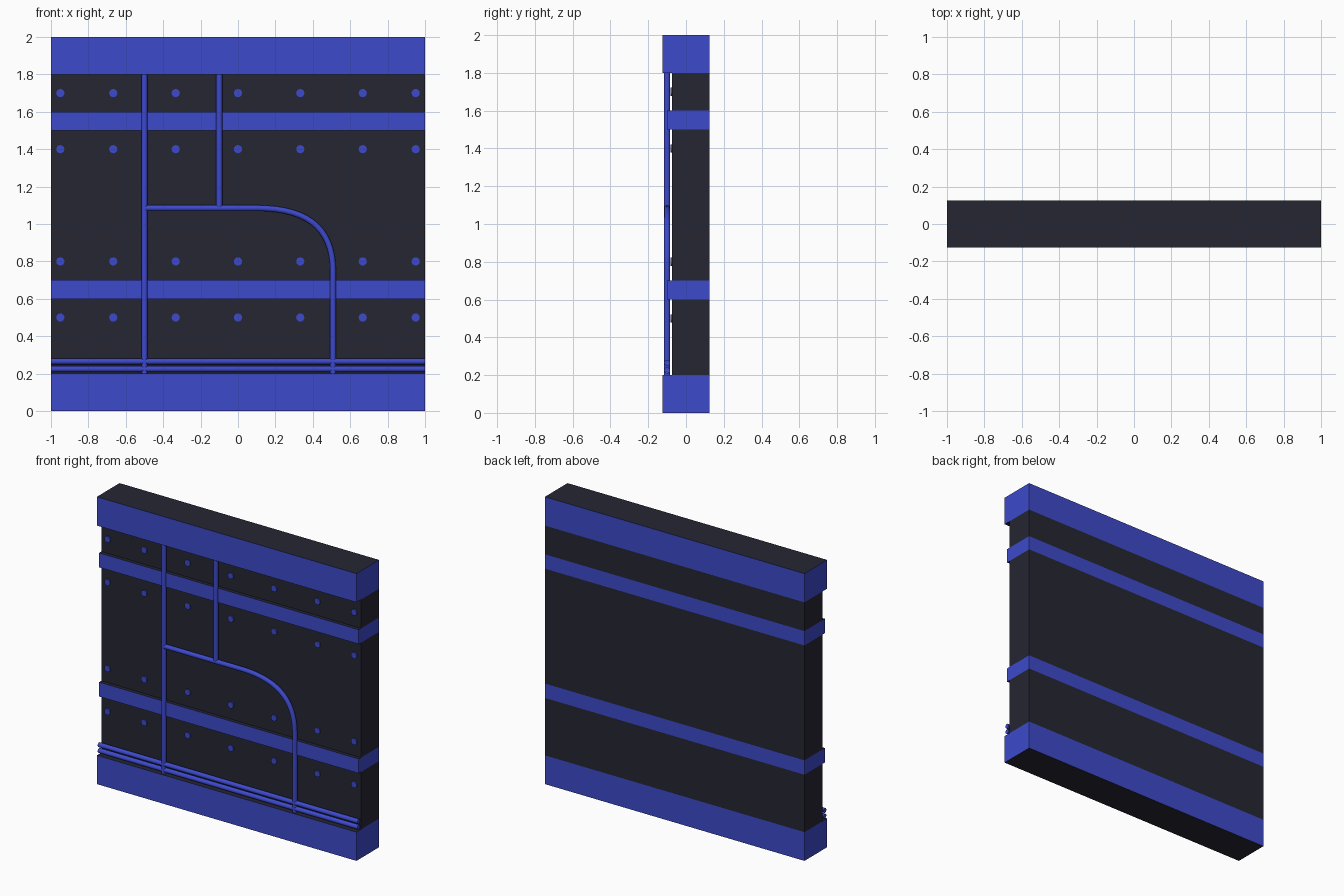
import bpy, bmesh, math
from mathutils import Vector
from mathutils.geometry import interpolate_bezier

if "Cube" in bpy.data.objects:
    bpy.data.objects.remove(bpy.data.objects["Cube"])


def material(name, rgb):
    m = bpy.data.materials.new(name)
    m.diffuse_color = (*rgb, 1)
    m.use_nodes = True
    m.node_tree.nodes["Principled BSDF"].inputs["Base Color"].default_value = m.diffuse_color
    return m


DARK = material("dark_panel", (0.018, 0.019, 0.032))
BLUE = material("blue_trim", (0.047, 0.067, 0.60))


def add_object(name, bm, mats):
    mesh = bpy.data.meshes.new(name)
    bm.to_mesh(mesh)
    bm.free()
    for m in mats:
        mesh.materials.append(m)
    ob = bpy.data.objects.new(name, mesh)
    bpy.context.collection.objects.link(ob)
    return ob


# Wall: stacked sections (bottom, top, front y, colour slot), flush at the back
BACK = 0.125
sections = [(0, 0.2, -0.125, 1), (0.2, 0.6, -0.075, 0), (0.6, 0.7, -0.1, 1),
            (0.7, 1.5, -0.075, 0), (1.5, 1.6, -0.1, 1),
            (1.6, 1.8, -0.075, 0), (1.8, 2, -0.125, 1)]
bm = bmesh.new()


def quad(points, slot):
    bm.faces.new([bm.verts.new(p) for p in points]).material_index = slot


def ledge(z, y0, y1):
    quad([(-1, y0, z), (1, y0, z), (1, y1, z), (-1, y1, z)], 0)


for z0, z1, y, slot in sections:
    corners = [(-1, y), (1, y), (1, BACK), (-1, BACK)]
    for a, b in zip(corners, corners[1:] + corners[:1]):
        quad([(*a, z0), (*b, z0), (*b, z1), (*a, z1)], slot)
for low, high in zip(sections, sections[1:]):
    ledge(low[1], low[2], high[2])
ledge(0, -0.125, BACK)
ledge(2, -0.125, BACK)
bmesh.ops.remove_doubles(bm, verts=bm.verts, dist=1e-5)
bmesh.ops.recalc_face_normals(bm, faces=bm.faces)
add_object("wall", bm, [DARK, BLUE])

# Bolts: low round heads in four rows
proto = bmesh.new()
bmesh.ops.create_cone(proto, cap_ends=True, segments=16, radius1=0.022,
                      radius2=0.022, depth=0.016)
bolt = add_object("bolt", proto, [BLUE])
bolt.rotation_euler.x = math.pi / 2
xs = [-0.95, -0.667, -0.333, 0, 0.333, 0.667, 0.95]
spots = [(x, -0.075, z) for z in (0.5, 0.8, 1.4, 1.7) for x in xs]
bolt.location = spots[0]
for p in spots[1:]:
    copy = bolt.copy()
    copy.location = p
    bpy.context.collection.objects.link(copy)


# Pipes: round tubes along (x, z) paths in front of the panels
def pipe(name, path):
    cu = bpy.data.curves.new(name, 'CURVE')
    cu.dimensions = '3D'
    cu.bevel_depth = 0.0165
    cu.bevel_resolution = 3
    cu.use_fill_caps = True
    sp = cu.splines.new('POLY')
    sp.points.add(len(path) - 1)
    for pt, (x, z) in zip(sp.points, path):
        pt.co = (x, -0.1, z, 1)
    cu.materials.append(BLUE)
    ob = bpy.data.objects.new(name, cu)
    bpy.context.collection.objects.link(ob)
    bpy.ops.object.select_all(action='DESELECT')
    ob.select_set(True)
    bpy.context.view_layer.objects.active = ob
    bpy.ops.object.convert(target='MESH')
    bpy.ops.object.shade_smooth_by_angle(angle=math.radians(50))


pipe("tall_pipe", [(-0.5, 0.15), (-0.5, 1.85)])
pipe("upper_pipe", [(-0.1, 1.085), (-0.1, 1.85)])
pipe("lower_run_top", [(-1, 0.265), (1, 0.265)])
pipe("lower_run_bottom", [(-1, 0.225), (1, 0.225)])
bend = interpolate_bezier(Vector((0.1, 1.085)), Vector((0.38, 1.085)),
                          Vector((0.508, 0.97)), Vector((0.508, 0.75)), 16)
pipe("curved_pipe", [(-0.5, 1.085)] + [(p[0], p[1]) for p in bend]
     + [(0.508, 0.15)])
